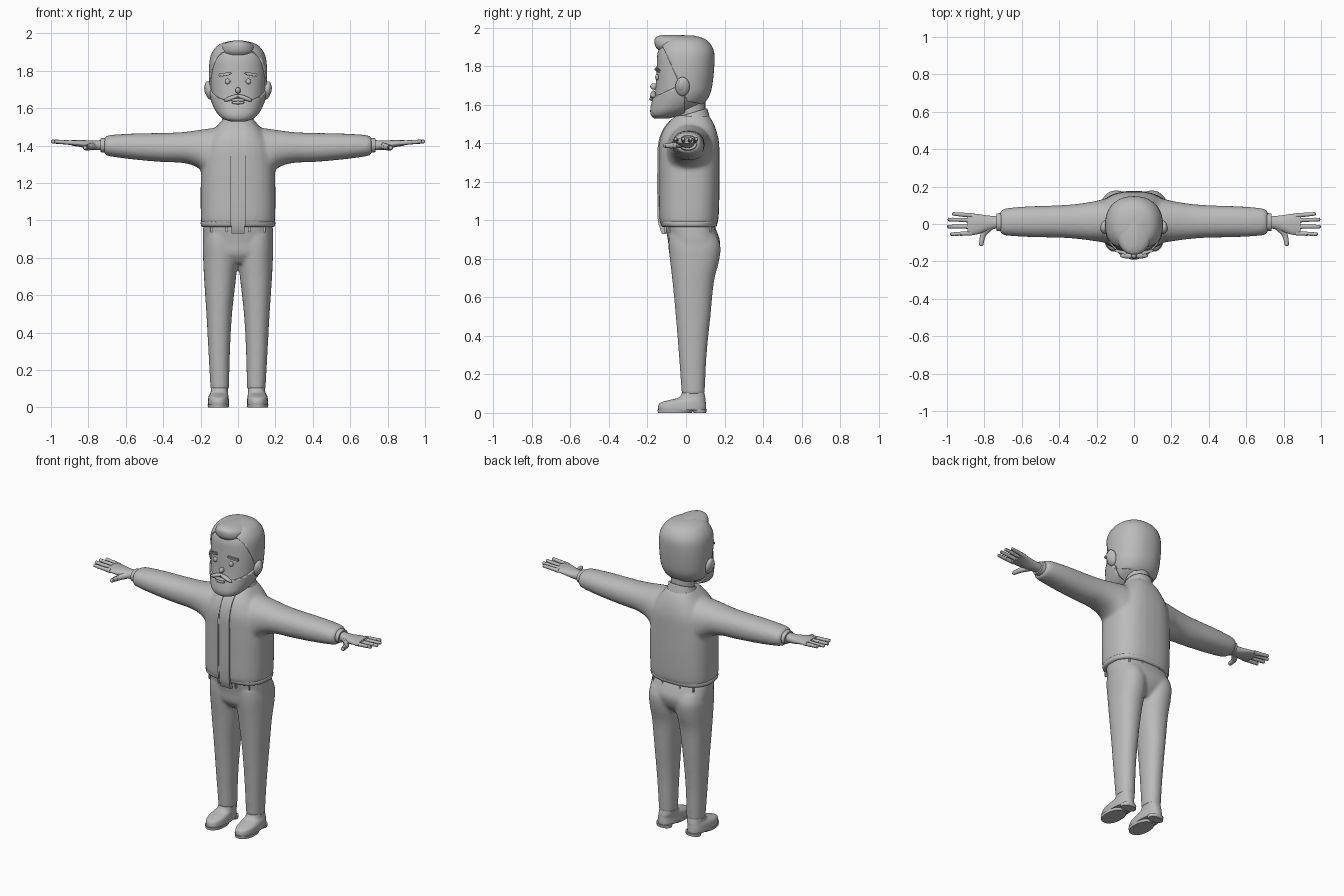
import bpy, bmesh, math
from mathutils import Vector

if "Cube" in bpy.data.objects:
    bpy.data.objects.remove(bpy.data.objects["Cube"])

grey = bpy.data.materials.new("plain grey")
grey.diffuse_color = (0.5, 0.5, 0.5, 1)
grey.use_nodes = True
grey.node_tree.nodes["Principled BSDF"].inputs["Base Color"].default_value = grey.diffuse_color


def finish(name, bm, angle=40, voxel=0, solid=0):
    """Turn a bmesh into a smooth-shaded object; voxel fuses overlapping volumes."""
    bmesh.ops.recalc_face_normals(bm, faces=bm.faces)
    me = bpy.data.meshes.new(name)
    bm.to_mesh(me)
    bm.free()
    me.polygons.foreach_set("use_smooth", [True] * len(me.polygons))
    me.set_sharp_from_angle(angle=math.radians(angle))
    me.materials.append(grey)
    ob = bpy.data.objects.new(name, me)
    bpy.context.collection.objects.link(ob)
    if voxel:
        m = ob.modifiers.new("fuse", 'REMESH')
        m.mode, m.voxel_size, m.use_smooth_shade = 'VOXEL', voxel, True
        s = ob.modifiers.new("soften", 'SMOOTH')
        s.factor, s.iterations = 0.5, 8
    if solid:
        m = ob.modifiers.new("thickness", 'SOLIDIFY')
        m.thickness, m.offset = solid, -1
    return ob


def spline(rows, sub):
    """Catmull-Rom through the rows."""
    out = []
    for i in range(len(rows) - 1):
        p = [rows[max(i - 1, 0)], rows[i], rows[i + 1], rows[min(i + 2, len(rows) - 1)]]
        for k in range(sub):
            t = k / sub
            out.append([b + 0.5 * t * (c - a + t * (2*a - 5*b + 4*c - d + t * (3*(b - c) + d - a)))
                        for a, b, c, d in zip(*p)])
    return out + [list(rows[-1])]


def loft(bm, axis, rows, e=2.2, sub=4, n=32, side=1, caps=True):
    """Rows are (t, a0, a1, b0, b1): superellipse bounds at t along z or x."""
    rings = []
    for t, a0, a1, b0, b1 in spline(rows, sub):
        ring = []
        for k in range(n):
            c, s = math.cos(k * math.tau / n), math.sin(k * math.tau / n)
            a = (a0 + a1) / 2 + (a1 - a0) / 2 * math.copysign(abs(c) ** (2 / e), c)
            b = (b0 + b1) / 2 + (b1 - b0) / 2 * math.copysign(abs(s) ** (2 / e), s)
            ring.append(bm.verts.new((side * a, b, t) if axis == 'z' else (side * t, a, b)))
        rings.append(ring)
    for r, q in zip(rings, rings[1:]):
        for k in range(n):
            bm.faces.new((r[k], r[(k + 1) % n], q[(k + 1) % n], q[k]))
    if caps:
        bm.faces.new(rings[0])
        bm.faces.new(rings[-1])
    return bm


def ball(name, loc, size, roll=0):
    bm = bmesh.new()
    bmesh.ops.create_uvsphere(bm, u_segments=20, v_segments=12, radius=1)
    ob = finish(name, bm)
    ob.location, ob.scale, ob.rotation_euler = loc, size, (0, roll, 0)


def box(name, loc, size, rot=(0, 0, 0)):
    bm = bmesh.new()
    bmesh.ops.create_cube(bm, size=1)
    bmesh.ops.scale(bm, vec=size, verts=bm.verts)
    bmesh.ops.bevel(bm, geom=bm.edges[:], offset=min(size) * 0.3, segments=2, affect='EDGES')
    ob = finish(name, bm)
    ob.location, ob.rotation_euler = loc, rot


def finger(bm, points, r0, r1):
    """Tapered rounded tube through points."""
    pts = [Vector(p) for p in spline(points, 4)]
    for i, p in enumerate(pts[:-1]):
        q, d = pts[i + 1], pts[i + 1] - pts[i]
        f = i / (len(pts) - 1)
        res = bmesh.ops.create_cone(bm, cap_ends=True, segments=10, depth=d.length * 1.3,
                                    radius1=r0 + (r1 - r0) * f, radius2=r0 + (r1 - r0) * f)
        rot = d.to_track_quat('Z', 'Y').to_matrix()
        for v in res['verts']:
            v.co = rot @ v.co + (p + q) / 2
    res = bmesh.ops.create_uvsphere(bm, u_segments=10, v_segments=8, radius=r1)
    bmesh.ops.translate(bm, verts=res['verts'], vec=pts[-1])


# jacket: torso and sleeves fused
jacket = loft(bmesh.new(), 'z', [
    (0.972, -.188, .188, -.118, .152), (1.0, -.198, .198, -.138, .168), (1.15, -.2, .2, -.141, .174),
    (1.3, -.196, .196, -.142, .174), (1.4, -.18, .18, -.14, .172), (1.47, -.14, .14, -.118, .157),
    (1.52, -.1, .1, -.08, .135), (1.545, -.08, .08, -.05, .115)], e=2.6)
for s in (1, -1):
    loft(jacket, 'x', [
        (0.05, -.1, .14, 1.18, 1.5), (.15, -.1, .135, 1.225, 1.492), (.22, -.09, .12, 1.285, 1.482),
        (.3, -.08, .108, 1.308, 1.472), (.4, -.073, .1, 1.312, 1.468), (.55, -.07, .095, 1.325, 1.465),
        (.68, -.062, .085, 1.342, 1.457), (.715, -.05, .07, 1.352, 1.445)], side=s)
finish("jacket", jacket, voxel=0.01)

# jacket hem band
finish("hem_band", loft(bmesh.new(), 'z', [
    (.965, -.186, .186, -.117, .151), (.972, -.197, .197, -.128, .16), (.99, -.199, .199, -.133, .163),
    (.997, -.19, .19, -.125, .155)], e=2.6, n=48))


def front_strip(name, x0, x1, out, z0):
    """Ribbon following the chest profile."""
    prof = spline([(-.122, z0), (-.14, 1.01), (-.142, 1.3), (-.137, 1.4), (-.114, 1.47), (-.08, 1.515)], 4)
    bm = bmesh.new()
    cols = [[bm.verts.new((x, y - o, z)) for x, o in ((x0, -.02), (x0, out), (x1, out), (x1, -.02))]
            for y, z in prof]
    for r, q in zip(cols, cols[1:]):
        for k in range(4):
            bm.faces.new((r[k], r[(k + 1) % 4], q[(k + 1) % 4], q[k]))
    bm.faces.new(cols[0])
    bm.faces.new(cols[-1])
    finish(name, bm)


front_strip("shirt_placket", -.034, .034, .003, .93)
front_strip("zip_edge_left", .032, .04, .007, .965)
front_strip("zip_edge_right", -.04, -.032, .007, .965)

# collar ring, higher at the back
collar = loft(bmesh.new(), 'z', [(1.5, -.098, .098, -.07, .125), (1.53, -.087, .087, -.055, .118),
                                 (1.56, -.078, .078, -.042, .11)], caps=False)
for v in collar.verts:
    v.co.z += (v.co.y - .035) * .3
finish("collar", collar, solid=.012)
finish("neck", loft(bmesh.new(), 'z', [(1.48, -.07, .07, -.035, .1), (1.63, -.07, .07, -.04, .1)], e=2))

# trousers: pelvis and legs fused
trousers = loft(bmesh.new(), 'z', [
    (.77, -.07, .07, -.05, .12), (.82, -.165, .165, -.085, .16), (.88, -.187, .187, -.092, .178),
    (.93, -.188, .188, -.1, .165), (.975, -.186, .186, -.108, .146)], e=2.5)
for s in (1, -1):
    loft(trousers, 'z', [
        (.095, .048, .147, -.022, .097), (.3, .043, .158, -.037, .107), (.5, .032, .169, -.053, .127),
        (.68, .012, .181, -.07, .145), (.78, .002, .186, -.082, .17), (.86, .002, .188, -.09, .18),
        (.92, .01, .18, -.09, .16)], side=s)
finish("trousers", trousers, voxel=0.009)

for s in (1, -1):
    # belt loops
    for x, y in ((.06, -.108), (.14, -.088), (.06, .15), (.14, .125)):
        box("belt_loop", (s * x, y, .952), (.012, .012, .035))

    # shoe, sole and heel
    finish("shoe", loft(bmesh.new(), 'z', [
        (.014, .048, .16, -.143, .104), (.03, .048, .161, -.145, .105), (.052, .05, .159, -.135, .103),
        (.066, .052, .154, -.09, .101), (.08, .053, .147, -.038, .1), (.108, .053, .143, -.018, .094)],
        side=s, e=2.4))
    finish("sole", loft(bmesh.new(), 'z', [(0, .05, .16, -.146, .03), (.017, .047, .163, -.148, .04)],
                        side=s, sub=1))
    finish("heel", loft(bmesh.new(), 'z', [(0, .055, .15, .04, .104), (.02, .052, .153, .03, .108)],
                        side=s, sub=1))

    # cuff
    finish("cuff", loft(bmesh.new(), 'x', [(.7, -.036, .056, 1.362, 1.44), (.715, -.038, .058, 1.362, 1.442),
                                           (.735, -.036, .056, 1.366, 1.438)], side=s))
    # hand: palm, four fingers and thumb
    hand = loft(bmesh.new(), 'x', [(.72, -.02, .04, 1.375, 1.43), (.78, -.035, .045, 1.378, 1.427),
                                   (.84, -.056, .054, 1.392, 1.43), (.89, -.06, .056, 1.4, 1.429)], side=s)
    for y, y2, tip in ((-.05, -.054, .975), (-.014, -.014, .991), (.02, .024, .988), (.046, .054, .965)):
        finger(hand, [(s * .87, y, 1.414), (s * tip, y2, 1.422)], .0125, .009)
    finger(hand, [(s * .77, -.015, 1.4), (s * .805, -.055, 1.39), (s * .817, -.108, 1.388)], .02, .011)
    finish("hand", hand)

    # ear, eye, brow, moustache half
    ball("ear", (s * .155, -.018, 1.695), (.022, .037, .05), s * .2)
    ball("ear_inner", (s * .168, -.024, 1.697), (.012, .02, .03), s * .2)
    ball("eye", (s * .056, -.15, 1.743), (.015, .01, .015))
    box("brow", (s * .07, -.149, 1.781), (.07, .016, .017), (0, s * .17, s * .25))
    ball("moustache", (s * .034, -.17, 1.655), (.044, .014, .012), s * .35)

# head, with padded copies cut for hair and beard
HEAD = [(1.537, .03, -.155, -.1), (1.55, .07, -.172, -.05), (1.575, .1, -.178, .02), (1.61, .122, -.172, .085),
        (1.65, .138, -.162, .115), (1.7, .146, -.157, .13), (1.8, .149, -.152, .141), (1.87, .142, -.147, .14),
        (1.915, .118, -.125, .118), (1.94, .085, -.095, .085), (1.953, .035, -.045, .035)]


def head_part(name, pad, cuts=()):
    zm = 1.745
    rows = [(z + pad * (z - zm) / .2, -w - pad, w + pad, f - pad, b + pad) for z, w, f, b in HEAD]
    bm = loft(bmesh.new(), 'z', rows, e=2.25, n=48)
    for co, no in cuts:
        bmesh.ops.bisect_plane(bm, geom=bm.verts[:] + bm.edges[:] + bm.faces[:], plane_co=co,
                               plane_no=no, clear_outer=True)
    finish(name, bm, solid=.012 if cuts else 0)


head_part("head", 0)
head_part("hair_back", .006, [((0, -.03, 1.7), (0, -1, -.45)), ((0, .1, 1.6), (0, -.2, -1))])
head_part("beard", .008, [((0, -.18, 1.635), (0, -.45, 1)), ((0, -.005, 1.6), (0, 1, 0))])

# swept-up front hair
finish("hair_front", loft(bmesh.new(), 'z', [
    (1.885, -.07, .07, -.145, 0), (1.905, -.09, .09, -.16, .05), (1.935, -.088, .088, -.164, .08),
    (1.952, -.062, .062, -.155, .05), (1.963, -.02, .02, -.125, -.02)]))

# nose and lips
ball("nose", (0, -.165, 1.695), (.014, .021, .017))
ball("upper_lip", (0, -.178, 1.643), (.04, .01, .009))
ball("lower_lip", (0, -.18, 1.63), (.034, .01, .009))
